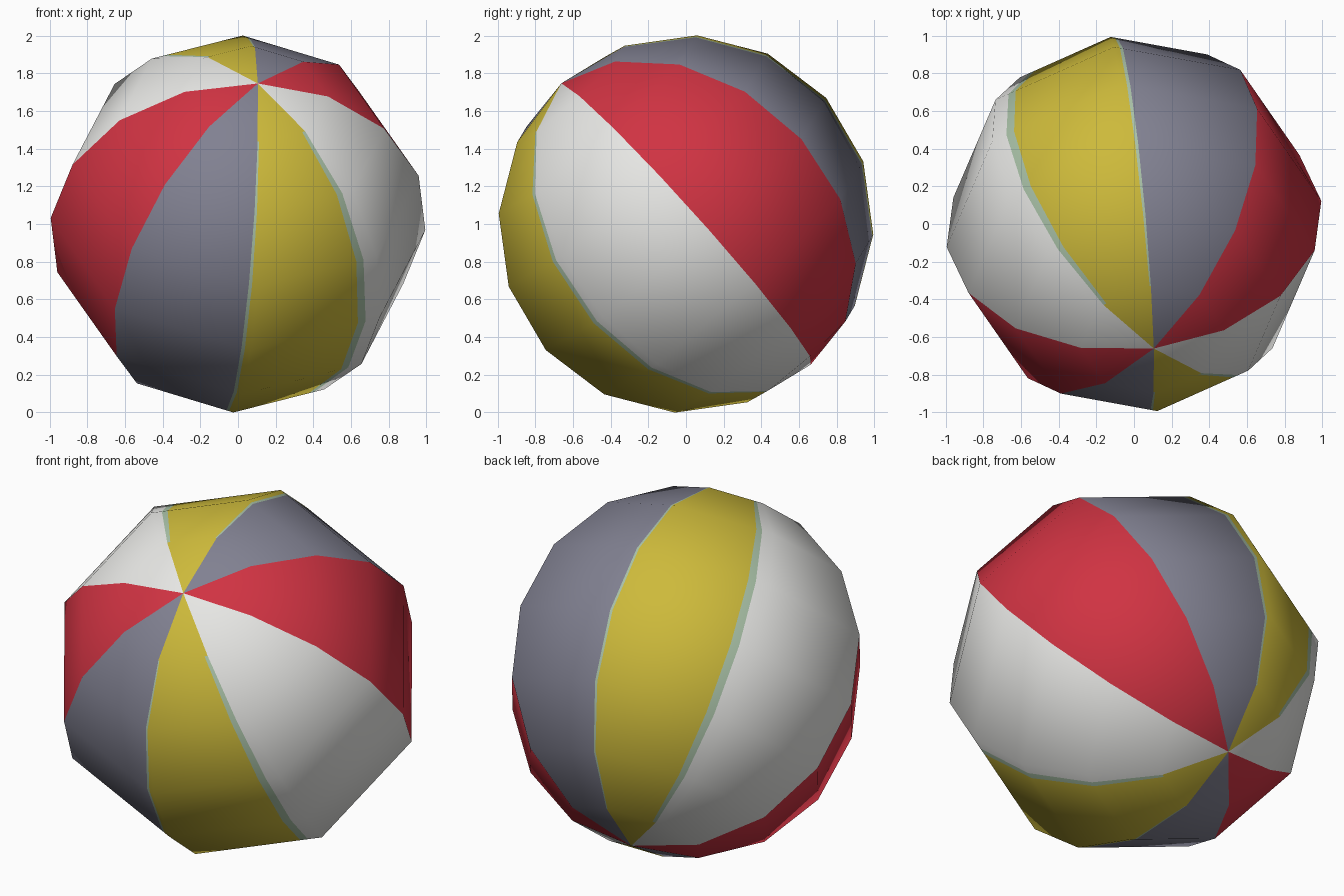
import bpy, bmesh
from math import sin, cos, radians
from mathutils import Vector

if "Cube" in bpy.data.objects:
    bpy.data.objects.remove(bpy.data.objects["Cube"])

# Ball axes: the pole tips toward the front, u points right, v completes the frame
A = Vector((0.105, -0.66, 0.745)).normalized()
U = Vector((0.99, 0.12, -0.03))
U = (U - A * U.dot(A)).normalized()
V = A.cross(U)
R, RINGS, PANELS = 1.003, 8, 8
CENTRE = Vector((0, 0, 1))

COLOURS = {
    "yellow": (0.61, 0.49, 0.043), "white": (0.80, 0.80, 0.78),
    "red": (0.63, 0.033, 0.055), "grey": (0.22, 0.22, 0.285),
    "pale_green": (0.40, 0.54, 0.39)}
NAMES = list(COLOURS)

# Each panel: (start fraction, colour); the yellow panel is edged in pale green
PATTERN = [
    [(0, "yellow"), (0.83, "pale_green"), (0.89, "white")],
    [(0, "white")],
    [(0, "red")],
    [(0, "grey"), (0.93, "pale_green"), (0.955, "yellow")]]


def ball_point(panel, frac, ring):
    """Point on the flat-sided ball, part way across one panel."""
    t = radians(180 / RINGS * ring)
    ends = [radians(-90 + 45 * (panel + i)) for i in (0, 1)]
    a, b = [U * cos(p) + V * sin(p) for p in ends]
    return (a.lerp(b, frac) * sin(t) + A * cos(t)) * R


mesh = bpy.data.meshes.new("beach_ball")
for name, rgb in COLOURS.items():
    mat = bpy.data.materials.new(name)
    mat.diffuse_color = (*rgb, 1)
    mat.use_nodes = True
    mat.node_tree.nodes["Principled BSDF"].inputs["Base Color"].default_value = mat.diffuse_color
    mesh.materials.append(mat)

bm = bmesh.new()
top, bottom = bm.verts.new(A * R), bm.verts.new(-A * R)
strips = [(k, f, c) for k in range(PANELS) for f, c in PATTERN[k % 4]]
columns = [[top] + [bm.verts.new(ball_point(k, f, r)) for r in range(1, RINGS)] + [bottom]
           for k, f, c in strips]

# Strips of faces from pole to pole; the pale edge stops short of the poles
for i, (k, f, colour) in enumerate(strips):
    left, right = columns[i], columns[(i + 1) % len(columns)]
    for r in range(RINGS):
        corners = [left[r], left[r + 1], right[r + 1], right[r]]
        face = bm.faces.new(list(dict.fromkeys(corners)))
        cap = r in (0, RINGS - 1)
        face.material_index = NAMES.index("yellow" if cap and colour == "pale_green" else colour)
        face.smooth = True
bm.to_mesh(mesh)
bm.free()

# Round shading across the flat sides
mesh.normals_split_custom_set_from_vertices([v.co.normalized() for v in mesh.vertices])

ball = bpy.data.objects.new("beach_ball", mesh)
ball.location = CENTRE
bpy.context.collection.objects.link(ball)
